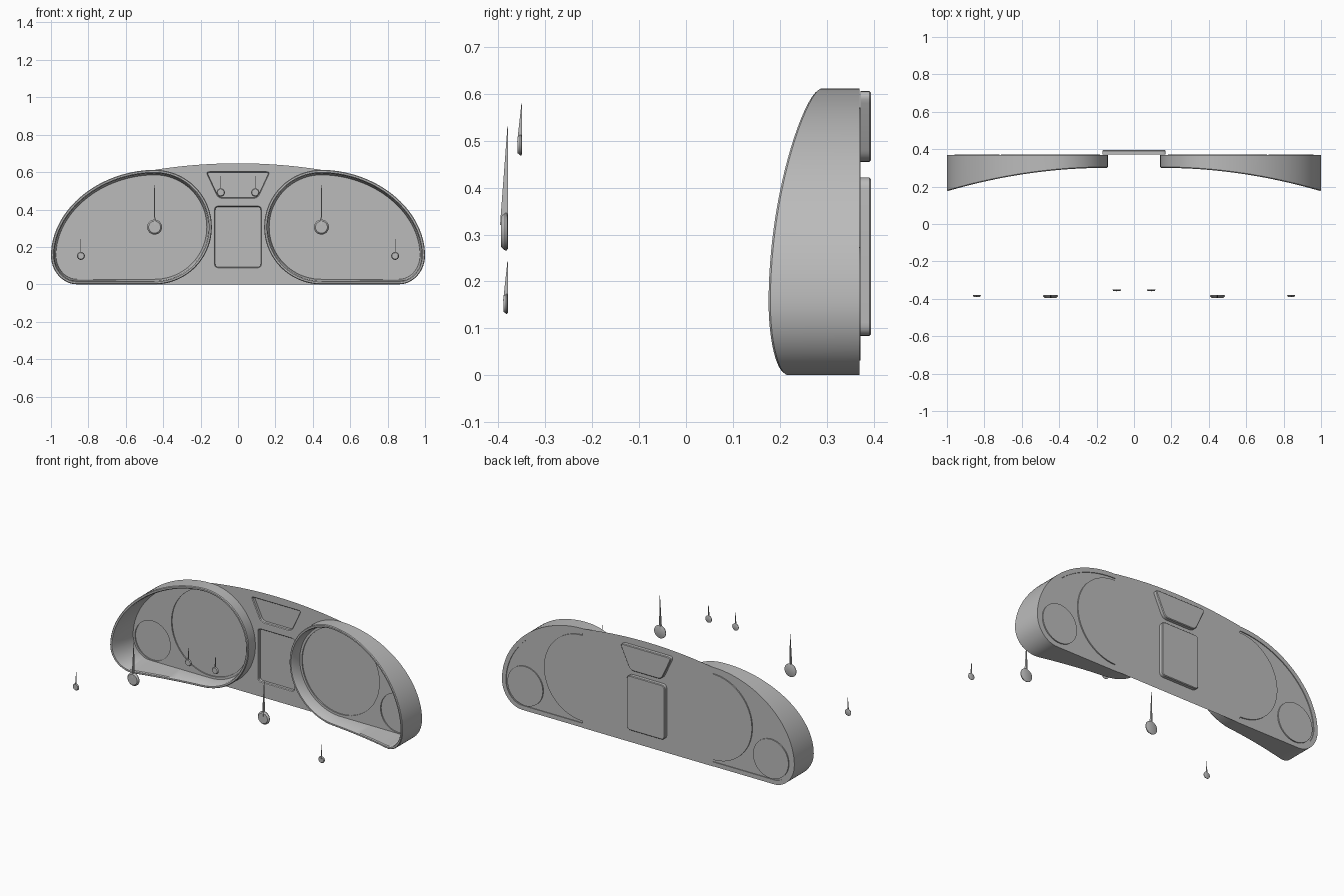
import bpy, bmesh
from math import sin, cos, pi, radians, hypot

cube = bpy.data.objects.get("Cube")
if cube:
    bpy.data.objects.remove(cube)

grey = bpy.data.materials.new("plain_grey")
grey.use_nodes = True
GREY = (0.5, 0.5, 0.5, 1)
grey.diffuse_color = GREY
grey.node_tree.nodes["Principled BSDF"].inputs["Base Color"].default_value = GREY

BIG = (0.446, 0.306)      # large dial centre (x, z)
SMALL = (0.84, 0.152)     # small dial centre
R_POD, R_BIG, R_SMALL = 0.306, 0.265, 0.121
FLOOR, SHEET, BACK = 0.365, 0.372, 0.395


# ---------- helpers ----------
def finish(name, bm, mirror=False, recalc=True):
    if recalc:
        bmesh.ops.recalc_face_normals(bm, faces=bm.faces)
    mesh = bpy.data.meshes.new(name)
    bm.to_mesh(mesh)
    bm.free()
    mesh.materials.append(grey)
    ob = bpy.data.objects.new(name, mesh)
    bpy.context.collection.objects.link(ob)
    bpy.ops.object.select_all(action="DESELECT")
    ob.select_set(True)
    bpy.context.view_layer.objects.active = ob
    bpy.ops.object.shade_smooth_by_angle(angle=radians(35))
    if mirror:
        mod = ob.modifiers.new("Mirror", "MIRROR")
        mod.use_mirror_merge = False
    return ob


def arc(c, r, a0, a1, n):
    """Points on an arc in the xz plane, angles in degrees."""
    return [(c[0] + r * cos(radians(a0 + (a1 - a0) * i / n)),
             c[1] + r * sin(radians(a0 + (a1 - a0) * i / n))) for i in range(n + 1)]


def circle(c, r, n=64):
    return arc(c, r, 0, 360, n)[:-1]


def inset(pts, d):
    """Move an anticlockwise outline inwards by d."""
    out = []
    for i, (x, z) in enumerate(pts):
        (ax, az), (bx, bz) = pts[i - 1], pts[(i + 1) % len(pts)]
        tx, tz = bx - ax, bz - az
        k = d / hypot(tx, tz)
        out.append((x - tz * k, z + tx * k))
    return out


def rounded(corners, r, n=6):
    """Round the corners of a polygon with quadratic bends."""
    out = []
    for i, (x, z) in enumerate(corners):
        ends = []
        for qx, qz in (corners[i - 1], corners[(i + 1) % len(corners)]):
            k = r / hypot(qx - x, qz - z)
            ends.append((x + (qx - x) * k, z + (qz - z) * k))
        (ax, az), (bx, bz) = ends
        for j in range(n + 1):
            t = j / n
            u, v, w = (1 - t) ** 2, 2 * t * (1 - t), t * t
            out.append((u * ax + v * x + w * bx, u * az + v * z + w * bz))
    return out


def skin(bm, rings, closed=False):
    """Bridge equal loops of 3D points; returns the vertex loops."""
    loops = [[bm.verts.new(p) for p in ring] for ring in rings]
    pairs = list(zip(loops, loops[1:]))
    if closed:
        pairs.append((loops[-1], loops[0]))
    for a, b in pairs:
        for i in range(len(a)):
            j = (i + 1) % len(a)
            bm.faces.new((a[i], a[j], b[j], b[i]))
    return loops


def at(pts, y):
    return [(x, y, z) for x, z in pts]


def flat_sheet(name, y, outlines, mirror=False):
    """Flat plate: first outline is the edge, the others are holes."""
    bm = bmesh.new()
    edges = []
    for pts in outlines:
        vs = [bm.verts.new(p) for p in at(pts, y)]
        edges += [bm.edges.new((vs[i - 1], vs[i])) for i in range(len(vs))]
    bmesh.ops.triangle_fill(bm, use_beauty=True, edges=edges, normal=(0, -1, 0))
    for f in bm.faces:
        f.normal_update()
        if f.normal.y > 0:
            f.normal_flip()
    return finish(name, bm, mirror, recalc=False)


def tub(name, pts, steps, mirror=False, floor=True):
    """Shallow pan from (inset, y) steps, closed at the last step."""
    bm = bmesh.new()
    loops = skin(bm, [at(inset(pts, d), y) for d, y in steps])
    if floor:
        bm.faces.new(loops[-1])
    return finish(name, bm, mirror)


# ---------- gauge hoods ----------
N = 36
pod = arc(BIG, R_POD, 90, 270, 56)
pod += [(0.446 + 0.414 * i / 10, 0) for i in range(1, 10)]
pod += [(0.86 + 0.14 * sin(a), 0.155 * (1 - cos(a)))
        for a in (pi / 2 * i / 14 for i in range(15))]
E = 2 / 1.94
pod += [(0.446 + 0.554 * cos(a) ** E, 0.155 + 0.457 * sin(a) ** E)
        for a in (pi / 2 * i / N for i in range(1, N))]


def hood_front(x):
    return 0.30 - 0.173 * max(x - 0.15, 0) ** 2


bm = bmesh.new()
rings = [at(pod, 0.37)]
for d, dy in ((0, 0.005), (0.004, 0), (0.013, 0), (0.018, 0.006)):
    rings.append([(x, hood_front(x) + dy, z) for x, z in inset(pod, d)])
rings.append(at(inset(pod, 0.027), 0.37))
skin(bm, rings, closed=True)
finish("gauge_hoods", bm, mirror=True)

# ---------- pod floors and recessed dials ----------
big_dial, small_dial = circle(BIG, R_BIG), circle(SMALL, R_SMALL, 48)
flat_sheet("pod_floors", FLOOR, [inset(pod, 0.027), big_dial, small_dial], True)
tub("large_dial_rims", big_dial, [(0, FLOOR), (0, SHEET)], True, floor=False)
tub("small_dials", small_dial, [(0, FLOOR), (0, SHEET)], True)

# ---------- centre panel with two recessed displays ----------
screen = rounded([(-0.13, 0.084), (0.13, 0.084), (0.13, 0.422), (-0.13, 0.422)], 0.028)
window = rounded([(-0.108, 0.455), (0.108, 0.455), (0.178, 0.606), (-0.178, 0.606)], 0.028)

right_bulge = arc(BIG, R_BIG, -90, 90, 32)
left_bulge = [(-x, z) for x, z in reversed(right_bulge)]
crown = [(0.446 * (1 - i / 16), 0.647 - 0.035 * (1 - i / 16) ** 2) for i in range(33)]
panel = [(-0.446, 0), (0.446, 0)] + right_bulge + crown + left_bulge
flat_sheet("centre_panel", SHEET, [panel, screen, window])

pan_steps = [(0, SHEET), (0, BACK - 0.004), (0.004, BACK)]
for name, pts in (("main_display", screen), ("upper_display", window)):
    tub(name + "_pan", pts, pan_steps)
    # thin raised lip round the opening
    tub(name + "_lip", pts, [(0, SHEET), (0.004, SHEET + 0.001), (0.008, SHEET + 0.006),
                             (0.008, BACK - 0.001)], floor=False)


# ---------- floating needles ----------
def needle(name, x, z, y, r, depth, tip, width):
    bm = bmesh.new()
    hub = [(r * 0.9, 0), (r, -depth * 0.15), (r, -depth * 0.4), (r * 0.8, -depth)]
    loops = skin(bm, [at(circle((x, z), rad, 32), y + dy) for rad, dy in hub])
    bm.faces.new(loops[0])
    bm.faces.new(loops[-1])
    # tapered pointer
    base = z + r * 0.35
    front = y - depth * 1.12
    root = [bm.verts.new((x + sx * width, yy, base))
            for sx, yy in ((-1, y), (1, y), (1, front), (-1, front))]
    end = [bm.verts.new((x + sx * width * 0.4, yy, tip))
           for sx, yy in ((-1, y), (1, y), (1, y - 0.001), (-1, y - 0.001))]
    bm.faces.new(root)
    bm.faces.new(end)
    for i in range(4):
        j = (i + 1) % 4
        bm.faces.new((root[i], root[j], end[j], end[i]))
    finish(name, bm, mirror=True)


needle("large_needles", *BIG, -0.38, 0.04, 0.015, 0.53, 0.004)
needle("small_needles", *SMALL, -0.38, 0.021, 0.009, 0.243, 0.002)
needle("upper_needles", 0.092, 0.491, -0.35, 0.022, 0.009, 0.58, 0.002)
